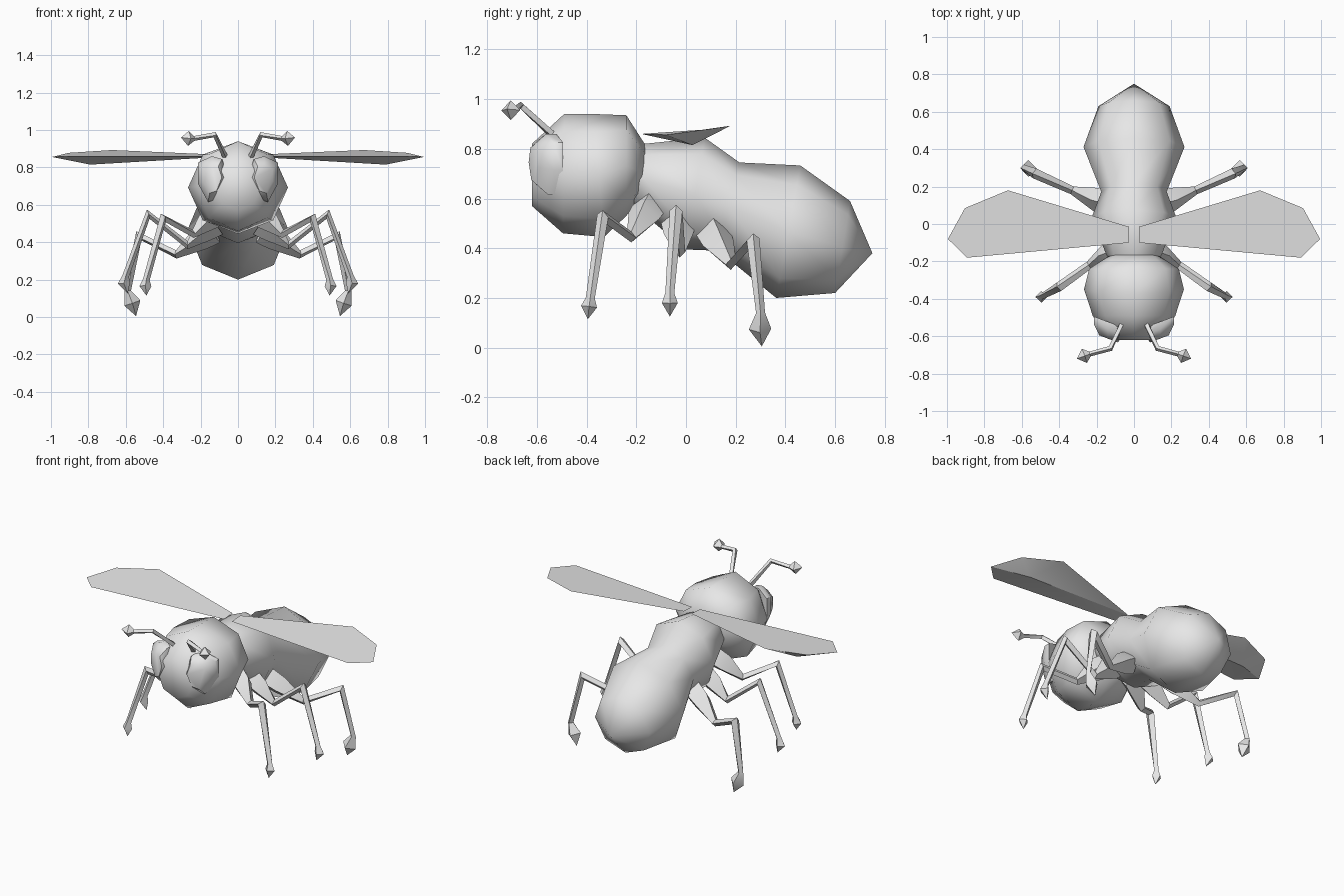
import bpy, bmesh, math
from mathutils import Vector

if "Cube" in bpy.data.objects:
    bpy.data.objects.remove(bpy.data.objects["Cube"])

grey = bpy.data.materials.new("plain_grey")
grey.diffuse_color = (0.8, 0.8, 0.8, 1)
grey.use_nodes = True
grey.node_tree.nodes["Principled BSDF"].inputs["Base Color"].default_value = grey.diffuse_color


def finish(name, bm, angle):
    bmesh.ops.recalc_face_normals(bm, faces=bm.faces)
    me = bpy.data.meshes.new(name)
    bm.to_mesh(me)
    bm.free()
    me.materials.append(grey)
    ob = bpy.data.objects.new(name, me)
    bpy.context.collection.objects.link(ob)
    bpy.ops.object.select_all(action='DESELECT')
    ob.select_set(True)
    bpy.context.view_layer.objects.active = ob
    bpy.ops.object.shade_smooth_by_angle(angle=math.radians(angle))
    return ob


def skin(bm, rings):
    """Bridge rings of points; a ring of one point closes to a tip."""
    loops = [[bm.verts.new(p) for p in r] for r in rings]
    for a, b in zip(loops, loops[1:]):
        n = max(len(a), len(b))
        for i in range(n):
            j = (i + 1) % n
            if len(a) == 1:
                bm.faces.new((a[0], b[j], b[i]))
            elif len(b) == 1:
                bm.faces.new((a[i], a[j], b[0]))
            else:
                bm.faces.new((a[i], a[j], b[j], b[i]))
    for end in (loops[0], loops[-1]):
        if len(end) > 2:
            bm.faces.new(end)


def body(name, sections, tip=None, angle=60):
    """Eight-sided hull from sections (top y, top z, bottom y, bottom z, half width)."""
    rings = []
    for ty, tz, by, bz, w in sections:
        ring = []
        for k in range(8):
            a = k * math.pi / 4
            t = (1 + math.cos(a)) / 2
            ring.append((w * math.sin(a), by + (ty - by) * t, bz + (tz - bz) * t))
        rings.append(ring)
    if tip:
        rings.append([tip])
    bm = bmesh.new()
    skin(bm, rings)
    return finish(name, bm, angle)


def limb(name, path, side, angle=35):
    """Four-sided tapered tube through (x, y, z, radius); zero radius is a tip."""
    pts = [Vector((p[0] * side, p[1], p[2])) for p in path]
    rings = []
    for i, p in enumerate(pts):
        r = path[i][3]
        if r == 0:
            rings.append([p])
            continue
        d0 = (p - pts[i - 1]).normalized() if i else Vector()
        d1 = (pts[i + 1] - p).normalized() if i + 1 < len(pts) else Vector()
        d = (d0 + d1).normalized()
        u = d.cross(Vector((0, 1, 0))).normalized()
        v = d.cross(u)
        rings.append([p + u * r, p + v * r, p - u * r, p - v * r])
    bm = bmesh.new()
    skin(bm, rings)
    return finish(name, bm, angle)


# Head: rounded hull, front to back
body("head", [(-0.62, 0.82, -0.62, 0.57, 0.12),
              (-0.49, 0.94, -0.495, 0.46, 0.22),
              (-0.37, 0.94, -0.33, 0.445, 0.267),
              (-0.24, 0.935, -0.24, 0.53, 0.24),
              (-0.16, 0.81, -0.19, 0.595, 0.14)])

# Thorax and abdomen in one hull that droops to the tail
body("thorax_and_abdomen", [(-0.24, 0.78, -0.22, 0.58, 0.11),
                            (-0.17, 0.82, -0.15, 0.52, 0.15),
                            (0.075, 0.845, 0.0, 0.395, 0.225),
                            (0.215, 0.745, 0.13, 0.39, 0.175),
                            (0.46, 0.733, 0.363, 0.20, 0.27),
                            (0.66, 0.59, 0.60, 0.22, 0.19)], (0, 0.75, 0.38))

eye_outline = [(0.085, 0.845), (0.055, 0.75), (0.10, 0.635), (0.16, 0.615),
               (0.215, 0.715), (0.215, 0.825), (0.14, 0.86)]
wing_outline = [(0.027, -0.10, 0.86), (0.893, -0.18, 0.86), (0.995, -0.08, 0.856),
                (0.904, 0.085, 0.878), (0.674, 0.18, 0.893), (0.027, -0.015, 0.865)]

# Legs: hip, low joint, knee, ankle, foot bulge, toe
legs = {
    "front_leg": [(0.10, -0.15, 0.56, 0.07), (0.15, -0.17, 0.53, 0.065),
                  (0.24, -0.22, 0.445, 0.022), (0.40, -0.335, 0.53, 0.026),
                  (0.49, -0.385, 0.20, 0.018), (0.495, -0.39, 0.165, 0.032),
                  (0.49, -0.395, 0.115, 0)],
    "middle_leg": [(0.12, -0.03, 0.50, 0.07), (0.18, -0.03, 0.46, 0.06),
                   (0.27, -0.025, 0.385, 0.022), (0.48, -0.04, 0.55, 0.026),
                   (0.60, -0.065, 0.22, 0.018), (0.61, -0.065, 0.18, 0.032),
                   (0.59, -0.065, 0.125, 0)],
    "rear_leg": [(0.13, 0.11, 0.46, 0.07), (0.20, 0.13, 0.42, 0.065),
                 (0.33, 0.18, 0.335, 0.022), (0.53, 0.27, 0.435, 0.028),
                 (0.59, 0.30, 0.14, 0.018), (0.565, 0.298, 0.075, 0.045),
                 (0.545, 0.305, 0.005, 0)],
}

for side, label in ((1, "right"), (-1, "left")):
    # Eye: bulging plate slanted round the face
    rings = []
    for scale, lift in ((1, 0.07), (1, 0.03), (0.62, -0.02)):
        ring = []
        for x, z in eye_outline:
            x, z = 0.138 + (x - 0.138) * scale, 0.74 + (z - 0.74) * scale
            ring.append((side * x, -0.625 + 0.38 * (x - 0.055) + lift, z))
        rings.append(ring)
    bm = bmesh.new()
    skin(bm, rings)
    finish(label + "_eye", bm, 50)

    # Wing: flat upper sheet over a shallow keeled underside
    bm = bmesh.new()
    top = [bm.verts.new((side * x, y, z)) for x, y, z in wing_outline]
    keel = bm.verts.new((side * 0.79, 0.026, 0.815))
    bm.faces.new(top)
    for i in range(len(top)):
        bm.faces.new((top[i], top[(i + 1) % len(top)], keel))
    finish(label + "_wing", bm, 20)

    # Antenna: bent stalk with a pointed club
    limb(label + "_antenna", [(0.06, -0.52, 0.84, 0.016), (0.125, -0.665, 0.975, 0.015),
                              (0.235, -0.695, 0.955, 0.013), (0.265, -0.705, 0.955, 0.04),
                              (0.305, -0.72, 0.96, 0)], side)

    for part, path in legs.items():
        limb(label + "_" + part, path, side)
